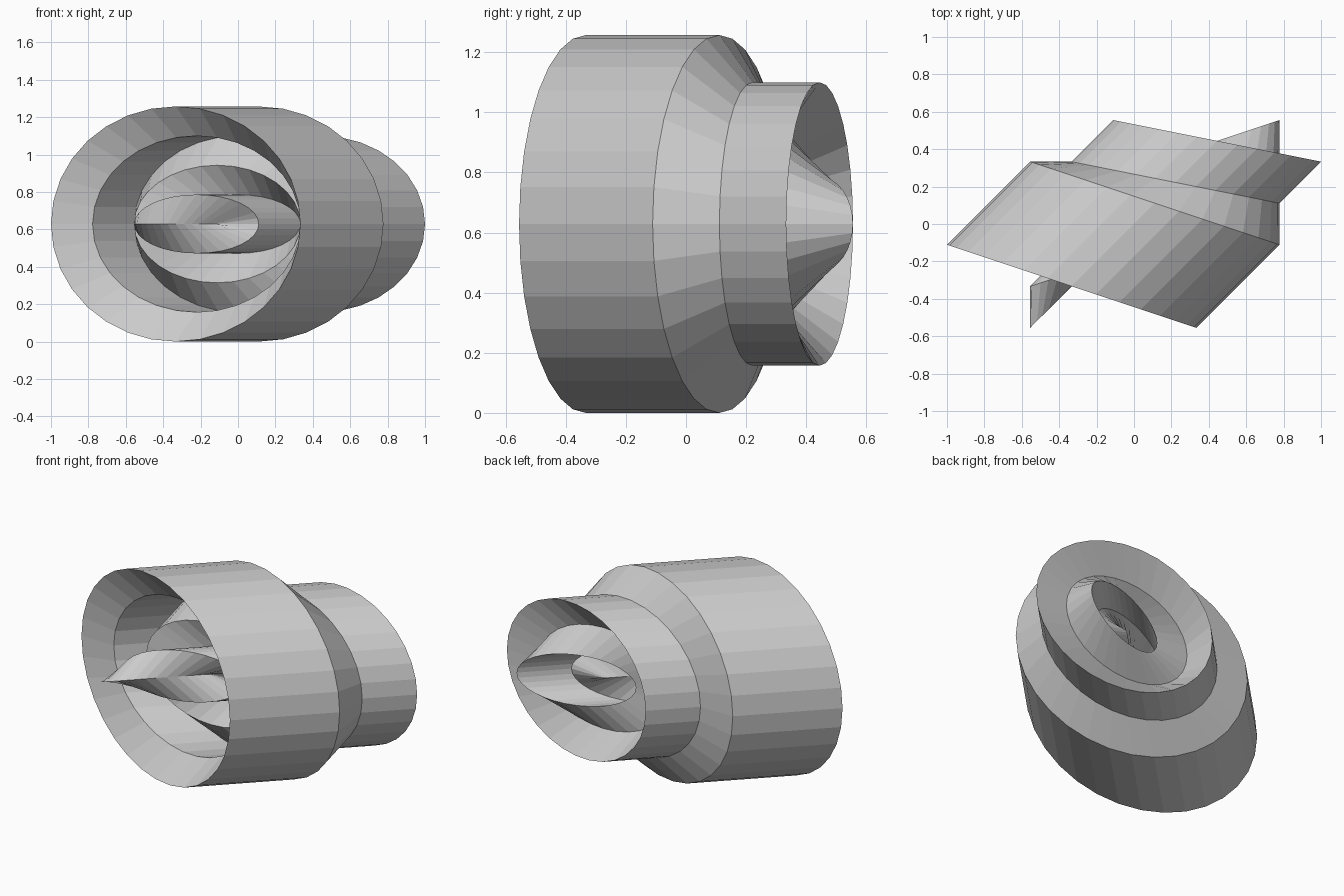
import bpy, bmesh, math

if "Cube" in bpy.data.objects:
    bpy.data.objects.remove(bpy.data.objects["Cube"])

U = 2 / 9          # model unit (longest side is 9 units)
SIDES = 32
MID_Z = 2 * math.sqrt(2) * U

# stepped profile from core to rim: (radius, offset along the diagonal axis)
front = [(0, -1.5), (0.5, -1), (0.5, 0), (1, -0.5), (1.5, 0), (1.5, -1), (2, -1.5)]
# the back face repeats the front, two units further along the axis
profile = front + [(r, c + 2) for r, c in reversed(front)]


def add_ring(bm, r, c):
    """Ring around the (1, 1) axis, sheared along that axis."""
    ring = []
    for i in range(SIDES):
        a = 2 * math.pi * i / SIDES
        x = c + (r + 1) * math.cos(a)
        y = c + (1 - r) * math.cos(a)
        z = r * math.sqrt(2) * math.sin(a)
        ring.append(bm.verts.new((x * U, y * U, z * U + MID_Z)))
    return ring


# sheared revolved body
bm = bmesh.new()
rings = [add_ring(bm, r, c) for r, c in profile]
for lo, hi in zip(rings, rings[1:]):
    for j in range(SIDES):
        k = (j + 1) % SIDES
        bm.faces.new((lo[j], hi[j], hi[k], lo[k]))
mesh = bpy.data.meshes.new("stepped_ring_body")
bm.to_mesh(mesh)
bm.free()
body = bpy.data.objects.new("stepped_ring_body", mesh)
bpy.context.collection.objects.link(body)
